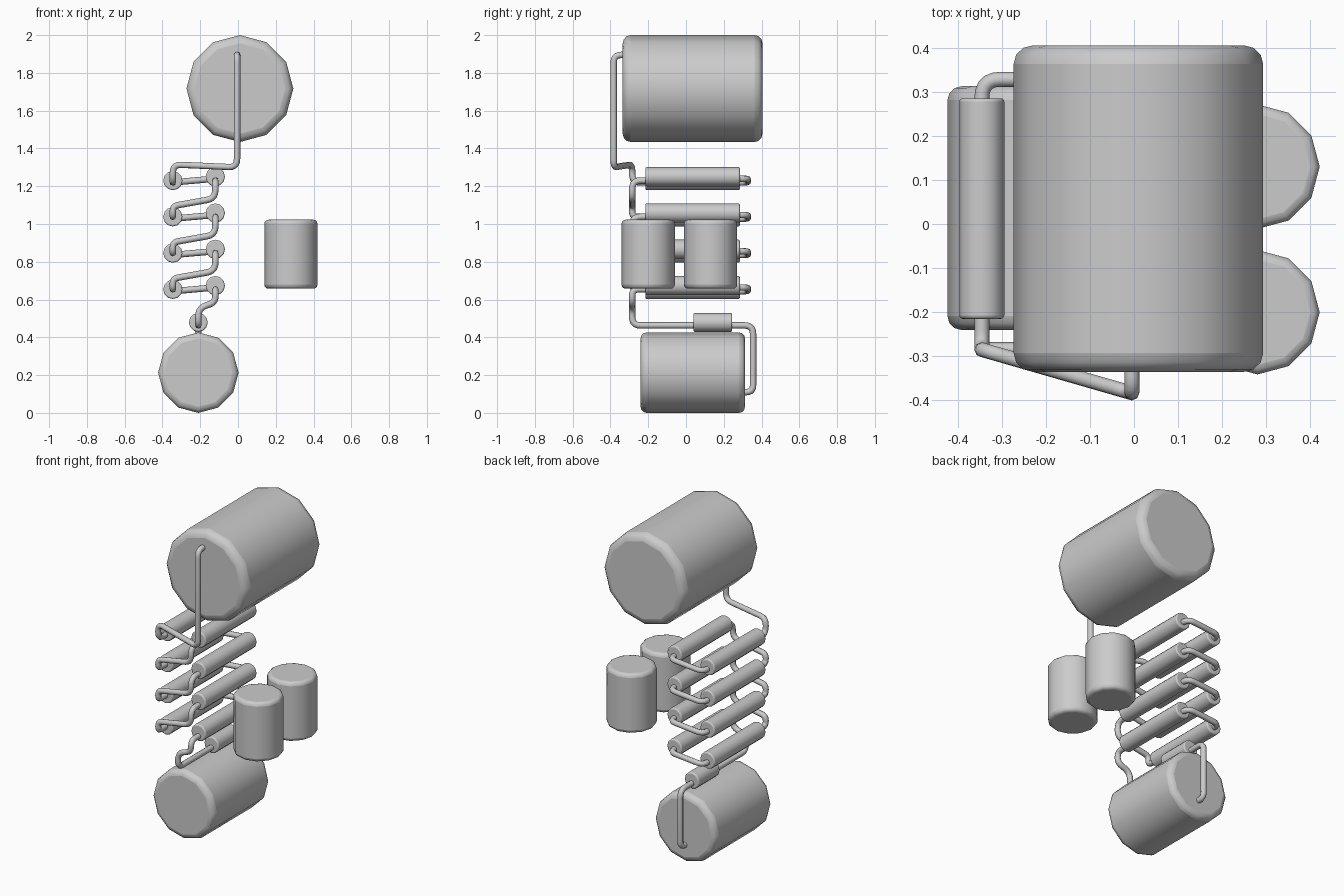
import bpy, math
from mathutils import Vector

if "Cube" in bpy.data.objects:
    bpy.data.objects.remove(bpy.data.objects["Cube"])


def cylinder(name, center, r, length, along_y=True):
    """Twelve-sided cylinder with softened rims."""
    rot = (math.pi / 2, 0, 0) if along_y else (0, 0, 0)
    bpy.ops.mesh.primitive_cylinder_add(vertices=12, radius=r, depth=length,
                                        location=center, rotation=rot)
    ob = bpy.context.object
    ob.name = name
    bev = ob.modifiers.new("rim", 'BEVEL')
    bev.width = 0.15 * r
    bev.segments = 3
    bev.limit_method = 'ANGLE'
    bev.angle_limit = math.radians(60)
    bpy.ops.object.shade_smooth_by_angle(angle=math.radians(40))
    return ob


def rounded(points, radius=0.045):
    """Replace inner corners of a path by short arcs."""
    p = [Vector(q) for q in points]
    out = [p[0]]
    for a, b, c in zip(p, p[1:], p[2:]):
        d = min(radius, 0.48 * (a - b).length, 0.48 * (c - b).length)
        s, e = b + (a - b).normalized() * d, b + (c - b).normalized() * d
        for i in range(6):
            t = i / 5
            out.append(s * (1 - t) ** 2 + b * 2 * t * (1 - t) + e * t * t)
    return out + [p[-1]]


def pipe(name, points):
    cu = bpy.data.curves.new(name, 'CURVE')
    cu.dimensions = '3D'
    cu.bevel_depth = 0.017
    cu.bevel_resolution = 2
    cu.use_fill_caps = True
    pts = rounded(points)
    sp = cu.splines.new('POLY')
    sp.points.add(len(pts) - 1)
    for q, v in zip(sp.points, pts):
        q.co = (*v, 1)
    sp.use_smooth = True
    ob = bpy.data.objects.new(name, cu)
    bpy.context.collection.objects.link(ob)


XL, XR, XB = -0.345, -0.12, -0.21   # left bank, right bank, lower tank
FRONT, BACK = -0.285, 0.328         # planes of the pipe bends

# Tanks
cylinder("upper_tank", (0.01, 0.035, 1.717), 0.283, 0.74)
cylinder("lower_tank", (XB, 0.036, 0.213), 0.213, 0.553)
for i, y in enumerate((-0.2, 0.13)):
    cylinder(f"side_canister_{i + 1}", (0.28, y, 0.84), 0.141, 0.365, False)

# Two banks of tubes joined by bent pipes
for i in range(4):
    zl, zr = 1.23 - 0.192 * i, 1.25 - 0.192 * i
    cylinder(f"left_tube_{i + 1}", (XL, 0.035, zl), 0.051, 0.5)
    cylinder(f"right_tube_{i + 1}", (XR, 0.035, zr), 0.051, 0.5)
    pipe(f"back_link_{i + 1}", [(XL, 0.24, zl - 0.01), (XL, BACK, zl - 0.01),
                                (XR, BACK, zr - 0.01), (XR, 0.24, zr - 0.01)])
    start = [(XR, -0.17, zr - 0.02), (XR, FRONT, zr - 0.02)]
    if i < 3:
        zn = zl - 0.192
        pipe(f"front_link_{i + 1}", start + [
            (XR, FRONT, zr - 0.115), (XL, FRONT, zr - 0.155),
            (XL, FRONT, zn), (XL, -0.17, zn)])
    else:
        pipe("valve_feed_pipe", start + [
            (XR, FRONT, 0.585), (XB, FRONT, 0.555),
            (XB, FRONT, 0.463), (XB, 0.08, 0.463)])

# Pipe from the upper tank to the first tube
pipe("upper_pipe", [(-0.005, -0.3, 1.895), (-0.005, -0.383, 1.895),
                    (-0.005, -0.383, 1.3), (XL, FRONT, 1.315),
                    (XL, FRONT, 1.22), (XL, -0.17, 1.22)])

# Valve above the lower tank and its drain pipe
cylinder("valve", (XB, 0.142, 0.479), 0.05, 0.205)
pipe("lower_pipe", [(XB, 0.2, 0.463), (XB, 0.355, 0.463),
                    (XB, 0.355, 0.11), (XB, 0.28, 0.11)])
